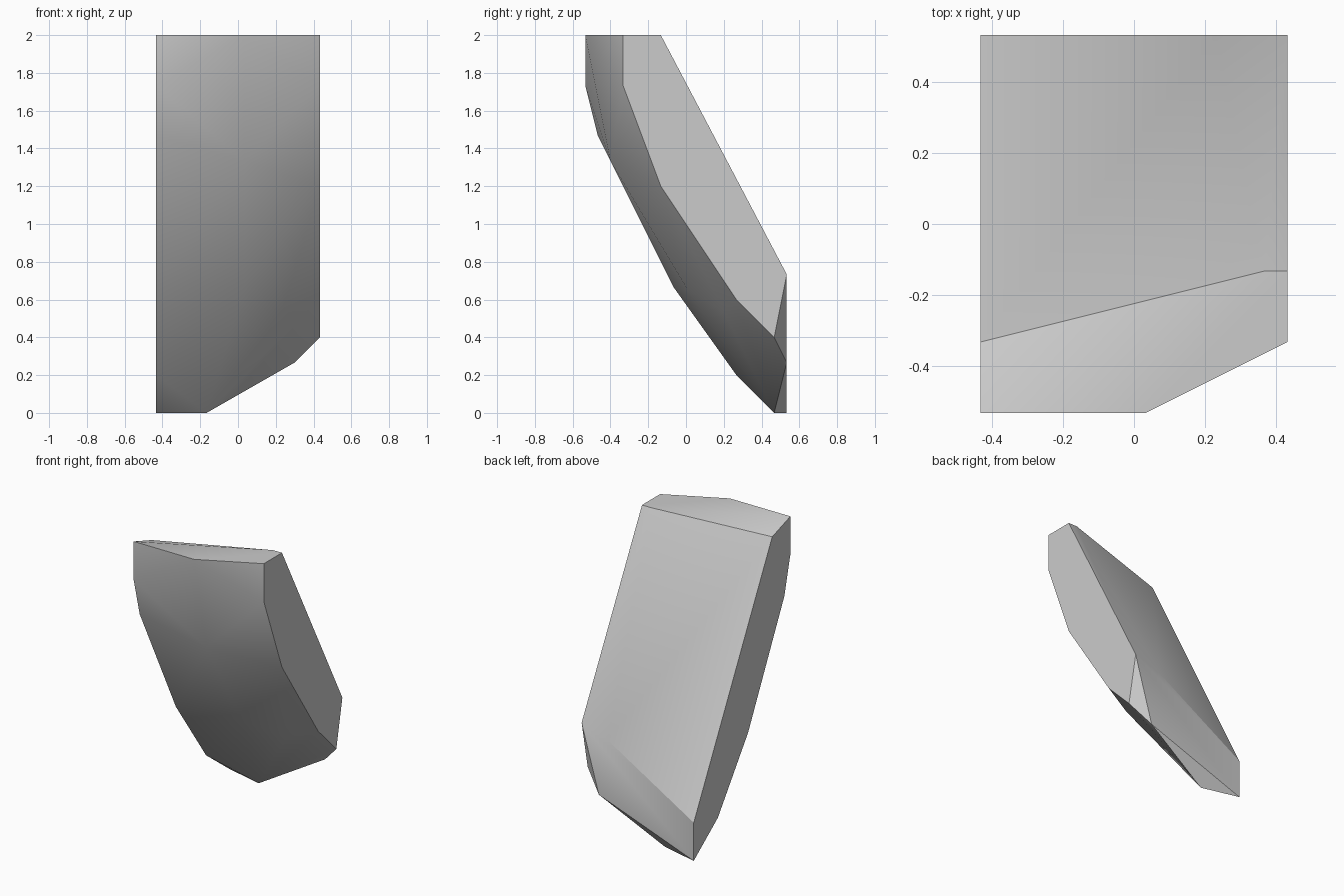
import bpy, bmesh, math
from mathutils import Vector

cube = bpy.data.objects.get("Cube")
if cube:
    bpy.data.objects.remove(cube, do_unlink=True)

STEP = 2 / 30      # size of one modelling grid step
WIDTH = 13         # slab width in steps

# Side outlines as (y, z) in grid steps
right_side = [(-8, 30), (-8, 26), (-7, 22), (-1, 10), (4, 3), (8, 0), (8, 4), (-5, 29)]
left_side = [(-5, 30), (-5, 26), (-2, 18), (4, 9), (7, 6), (8, 11), (-2, 30)]
# Ridge down the front where the chipped left flank meets the broad face
front_ridge = [(7, -8, 30), (7, -6, 20), (7, 0, 10), (10, 3, 8), (4, 7, 0)]
# Shallow bevel along the left edge of the back, and the lower back corner
back_bevel = [(12, -2, 30), (10, 8, 10), (11, 8, 4)]

points = [(0, y, z) for y, z in right_side]
points += [(WIDTH, y, z) for y, z in left_side]
points += front_ridge + back_bevel

# Wrap a convex skin around the outlines
bm = bmesh.new()
for x, y, z in points:
    bm.verts.new(Vector((x - WIDTH / 2, y, z)) * STEP)
bmesh.ops.convex_hull(bm, input=bm.verts[:])
loose = [v for v in bm.verts if not v.link_faces]
bmesh.ops.delete(bm, geom=loose, context='VERTS')
bmesh.ops.dissolve_limit(bm, angle_limit=math.radians(0.5),
                         verts=bm.verts[:], edges=bm.edges[:])
bmesh.ops.recalc_face_normals(bm, faces=bm.faces[:])

mesh = bpy.data.meshes.new("slab_shard")
bm.to_mesh(mesh)
bm.free()
shard = bpy.data.objects.new("slab_shard", mesh)
bpy.context.collection.objects.link(shard)

# Single grey material
colour = (0.6, 0.6, 0.6, 1)
mat = bpy.data.materials.new("stone_grey")
mat.use_nodes = True
mat.diffuse_color = colour
mat.node_tree.nodes["Principled BSDF"].inputs["Base Color"].default_value = colour
mesh.materials.append(mat)

# Soft facets with crisp outer edges
bpy.ops.object.select_all(action='DESELECT')
shard.select_set(True)
bpy.context.view_layer.objects.active = shard
bpy.ops.object.shade_smooth_by_angle(angle=math.radians(30))
